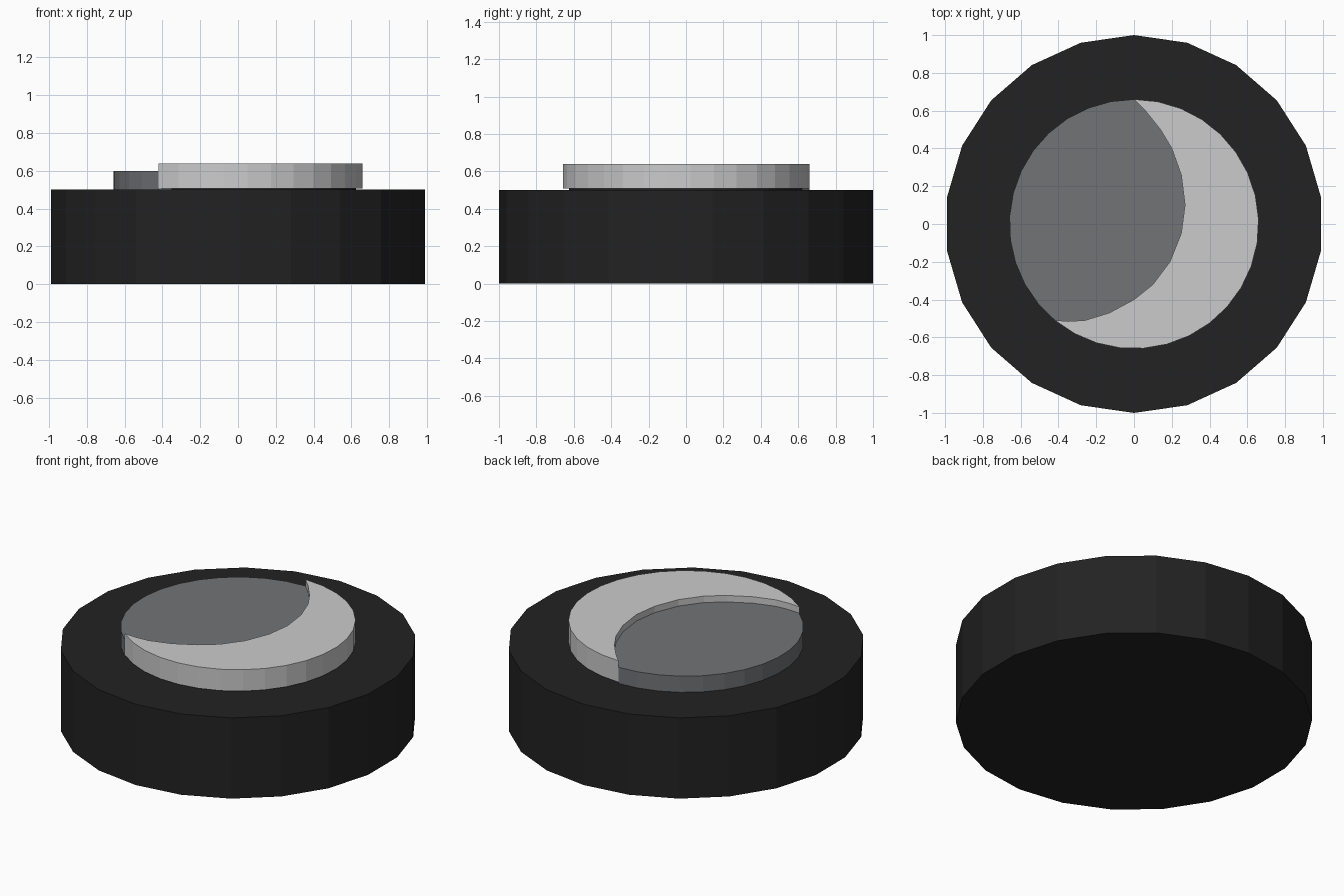
import bpy, bmesh
from math import sin, cos, pi, radians

cube = bpy.data.objects.get("Cube")
if cube:
    bpy.data.objects.remove(cube, do_unlink=True)


def material(name, rgb):
    mat = bpy.data.materials.new(name)
    mat.use_nodes = True
    mat.diffuse_color = (*rgb, 1)
    mat.node_tree.nodes["Principled BSDF"].inputs["Base Color"].default_value = (*rgb, 1)
    return mat


def arc(radius, start, end, steps):
    """Points along a circle, angles in degrees, both ends included."""
    angles = [radians(start + (end - start) * i / steps) for i in range(steps + 1)]
    return [(radius * cos(a), radius * sin(a)) for a in angles]


def prism(name, outline, bottom, top, mat):
    """Extrude a closed counter-clockwise outline upwards."""
    bm = bmesh.new()
    face = bm.faces.new([bm.verts.new((x, y, bottom)) for x, y in outline])
    extruded = bmesh.ops.extrude_face_region(bm, geom=[face], use_keep_orig=True)
    verts = [v for v in extruded["geom"] if isinstance(v, bmesh.types.BMVert)]
    bmesh.ops.translate(bm, verts=verts, vec=(0, 0, top - bottom))
    bmesh.ops.recalc_face_normals(bm, faces=bm.faces)
    mesh = bpy.data.meshes.new(name)
    bm.to_mesh(mesh)
    bm.free()
    mesh.materials.append(mat)
    obj = bpy.data.objects.new(name, mesh)
    bpy.context.collection.objects.link(obj)
    return obj


black = material("matte black", (0.016, 0.016, 0.016))
grey = material("slate grey", (0.165, 0.172, 0.183))
pale = material("pale grey", (0.6, 0.6, 0.6))

RIM = 0.66
LOW_TIP = 230.5   # angle of the lower crescent tip; the upper tip is at 90

# Curve shared by the crescent and the dark part, from upper to lower tip
divide = [(0.06, 0.6), (0.14, 0.5), (0.2, 0.4), (0.25, 0.26), (0.27, 0.1),
          (0.25, -0.05), (0.19, -0.2), (0.1, -0.32), (0, -0.4),
          (-0.13, -0.47), (-0.26, -0.51), (-0.35, -0.515)]

# Wide faceted base
prism("base", arc(1, 90, 450, 22)[:-1], 0, 0.5, black)

# Thin recessed spacer under the crescent
prism("spacer", arc(0.625, 0, 360, 32)[:-1], 0.5, 0.508, black)

# Raised crescent and the lower dark part of the disc
prism("crescent", arc(RIM, LOW_TIP - 360, 90, 20) + divide, 0.507, 0.64, pale)
prism("shaded_disc", arc(RIM, 90, LOW_TIP, 13) + divide[::-1], 0.5, 0.6, grey)
